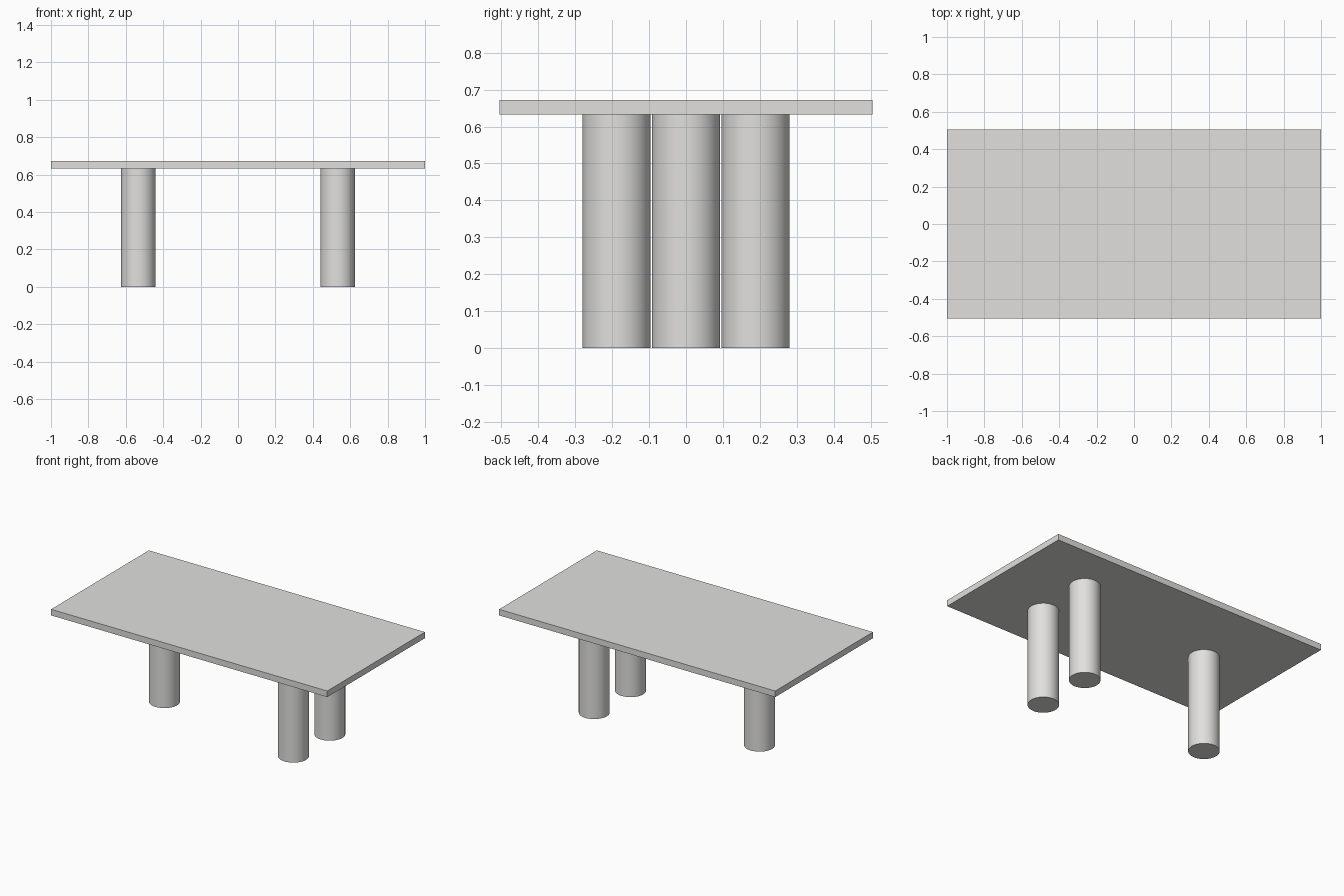
import bpy

if "Cube" in bpy.data.objects:
    bpy.data.objects.remove(bpy.data.objects["Cube"])

grey = bpy.data.materials.new("light warm grey")
grey.diffuse_color = (0.75, 0.745, 0.735, 1.0)
grey.use_nodes = True
grey.node_tree.nodes["Principled BSDF"].inputs["Base Color"].default_value = grey.diffuse_color

HALF_DEPTH = 0.505
TOP_Z = 0.672
UNDER_Z = 0.632
LEG_RADIUS = 0.092


def add_leg(name, x, y):
    bpy.ops.mesh.primitive_cylinder_add(vertices=64, radius=LEG_RADIUS, depth=UNDER_Z,
                                        location=(x, y, UNDER_Z / 2))
    leg = bpy.context.object
    leg.name = name
    leg.data.materials.append(grey)
    bpy.ops.object.shade_smooth_by_angle()


# Flat rectangular tabletop
bpy.ops.mesh.primitive_cube_add(size=1, location=(0, 0, (TOP_Z + UNDER_Z) / 2))
top = bpy.context.object
top.name = "tabletop"
top.scale = (2.0, 2 * HALF_DEPTH, TOP_Z - UNDER_Z)
bpy.ops.object.transform_apply(location=False, rotation=False, scale=True)
top.data.materials.append(grey)

# Three round legs: one on the left, a pair on the right
add_leg("left_leg", -0.533, 0)
add_leg("right_front_leg", 0.533, -0.188)
add_leg("right_back_leg", 0.533, 0.188)
